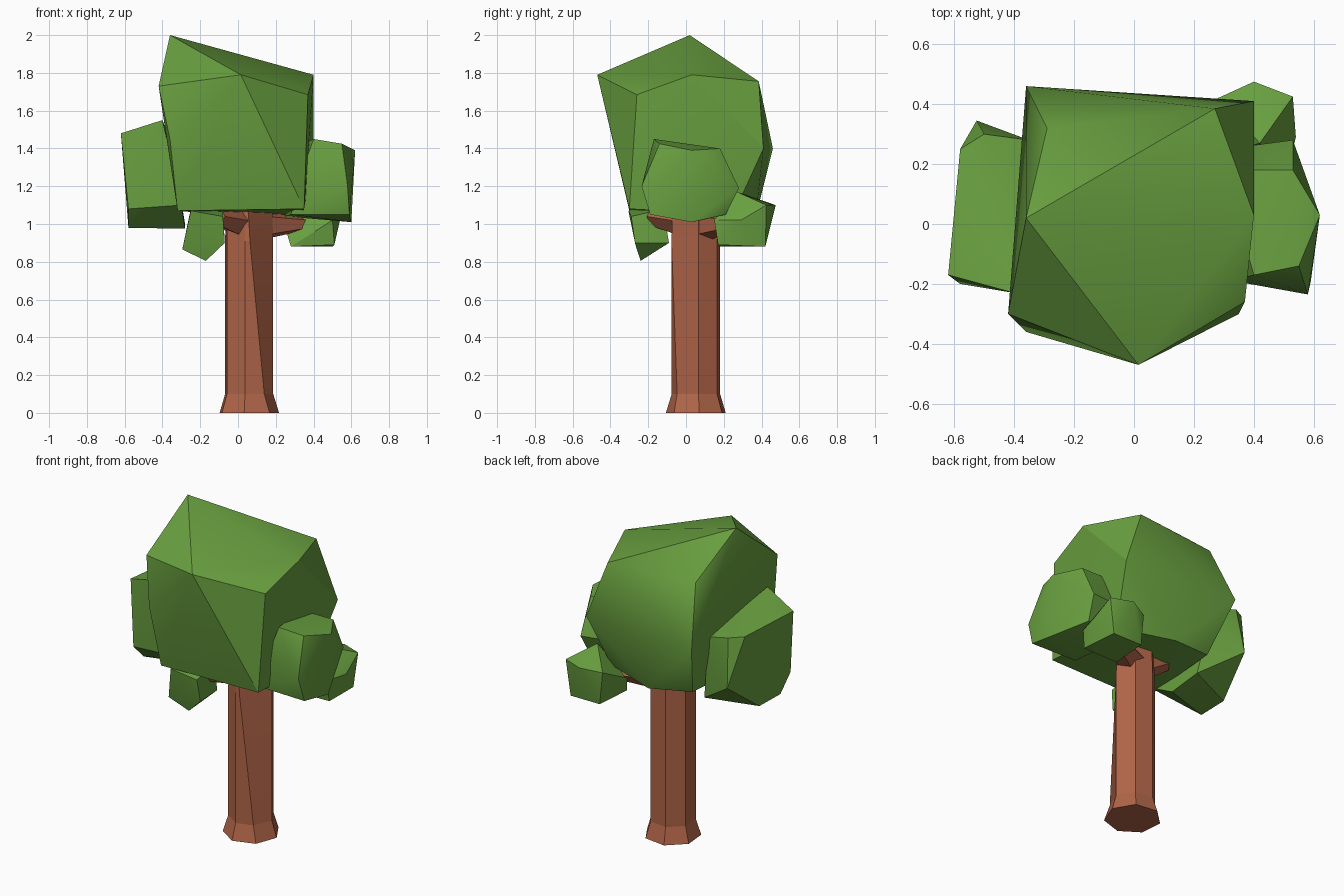
import bpy, bmesh, math
from mathutils import Vector


def material(name, rgb):
    m = bpy.data.materials.new(name)
    m.diffuse_color = (*rgb, 1)
    return m


LEAF = material("leaf green", (0.14, 0.35, 0.05))
BARK = material("bark brown", (0.44, 0.13, 0.065))


def finish(name, bm, mat, angle):
    bmesh.ops.recalc_face_normals(bm, faces=bm.faces)
    me = bpy.data.meshes.new(name)
    bm.to_mesh(me)
    bm.free()
    me.materials.append(mat)
    ob = bpy.data.objects.new(name, me)
    bpy.context.collection.objects.link(ob)
    bpy.ops.object.select_all(action='DESELECT')
    ob.select_set(True)
    bpy.context.view_layer.objects.active = ob
    bpy.ops.object.shade_smooth_by_angle(angle=math.radians(angle))
    return ob


def hull(name, points):
    """Faceted leaf clump: convex hull of a few corner points."""
    bm = bmesh.new()
    for p in points:
        bm.verts.new(p)
    bmesh.ops.convex_hull(bm, input=bm.verts[:])
    bmesh.ops.delete(bm, geom=[v for v in bm.verts if not v.link_faces], context='VERTS')
    return finish(name, bm, LEAF, 28)


def loft(name, rings):
    """Bark part: skin equal rings of points and cap both ends."""
    bm = bmesh.new()
    loops = [[bm.verts.new(p) for p in r] for r in rings]
    n = len(loops[0])
    for a, b in zip(loops, loops[1:]):
        for i in range(n):
            j = (i + 1) % n
            bm.faces.new((a[i], a[j], b[j], b[i]))
    bm.faces.new(loops[0][::-1])
    bm.faces.new(loops[-1])
    return finish(name, bm, BARK, 15)


# Trunk: seven-sided, flared foot, one edge drifting sideways toward the top
def trunk_ring(z, r, drift):
    out = []
    for k in range(7):
        t = math.radians(5 + k * 360 / 7 - (drift if k == 6 else 0))
        out.append((0.055 + r * math.cos(t), 0.055 + r * math.sin(t), z))
    return out


loft("trunk", [trunk_ring(0, 0.163, 0), trunk_ring(0.1, 0.132, 4),
               trunk_ring(0.91, 0.132, 40), trunk_ring(1.12, 0.125, 45)])


# Branches: short five-sided tapers that reach into the clumps
def branch(name, a, b, ra, rb):
    a, b = Vector(a), Vector(b)
    q = (b - a).to_track_quat('Z', 'Y')
    ring = [Vector((math.cos(k * math.tau / 5), math.sin(k * math.tau / 5), 0)) for k in range(5)]
    loft(name, [[c + q @ (v * r) for v in ring] for c, r in ((a, ra), (b, rb))])


branch("right_branch", (0.08, 0.08, 0.99), (0.36, 0.24, 1.0), 0.09, 0.035)
branch("front_branch", (0.03, 0.03, 1.01), (-0.11, -0.18, 1.04), 0.09, 0.05)
branch("left_branch", (0.03, 0.06, 1.0), (-0.25, 0.08, 1.15), 0.09, 0.05)

# Main crown with its sloping ridge
hull("crown", [
    (-0.36, 0.02, 2.0), (0.40, 0.03, 1.79), (0.015, -0.47, 1.79),
    (-0.42, -0.30, 1.73), (0.37, -0.26, 1.685), (0.27, 0.385, 1.755),
    (-0.29, 0.32, 1.755), (0.40, 0.41, 1.40), (-0.36, 0.46, 1.40),
    (-0.36, -0.36, 1.45), (-0.32, -0.30, 1.07), (0.35, -0.30, 1.08),
    (0.34, 0.25, 1.05), (0.0, 0.37, 1.04), (-0.27, 0.32, 1.07)])

# Large side clumps
hull("left_clump", [
    (-0.62, -0.17, 1.48), (-0.40, -0.23, 1.55), (-0.58, 0.25, 1.47),
    (-0.50, 0.30, 1.46), (-0.58, -0.20, 1.08), (-0.525, 0.345, 1.17),
    (-0.58, -0.10, 0.98), (-0.575, 0.10, 0.98), (-0.28, 0.0, 0.975),
    (-0.28, 0.22, 1.0), (-0.30, -0.21, 1.1), (-0.35, 0.28, 1.42)])
hull("right_clump", [
    (0.62, 0.03, 1.39), (0.55, -0.14, 1.425), (0.40, -0.17, 1.45),
    (0.53, 0.18, 1.40), (0.53, 0.28, 1.19), (0.58, -0.235, 1.2),
    (0.60, 0.03, 1.01), (0.59, -0.19, 1.05), (0.51, 0.21, 1.05),
    (0.28, -0.18, 1.05), (0.25, 0.18, 1.04), (0.30, 0.25, 1.2),
    (0.30, 0.18, 1.4), (0.33, -0.19, 1.25)])

# Small low clumps
hull("back_clump", [
    (0.40, 0.475, 1.10), (0.53, 0.425, 1.10), (0.54, 0.29, 1.02),
    (0.50, 0.42, 0.88), (0.51, 0.17, 0.89), (0.30, 0.42, 0.88),
    (0.28, 0.18, 0.88), (0.25, 0.22, 0.98), (0.42, 0.27, 1.17),
    (0.28, 0.42, 1.08), (0.50, 0.15, 1.02)])
hull("front_clump", [
    (-0.25, -0.305, 1.07), (-0.08, -0.29, 1.04), (-0.295, -0.26, 0.865),
    (-0.17, -0.24, 0.805), (-0.07, -0.27, 0.90), (-0.08, -0.09, 0.90),
    (-0.24, -0.10, 0.90), (-0.25, -0.12, 1.08), (-0.08, -0.12, 1.08)])
